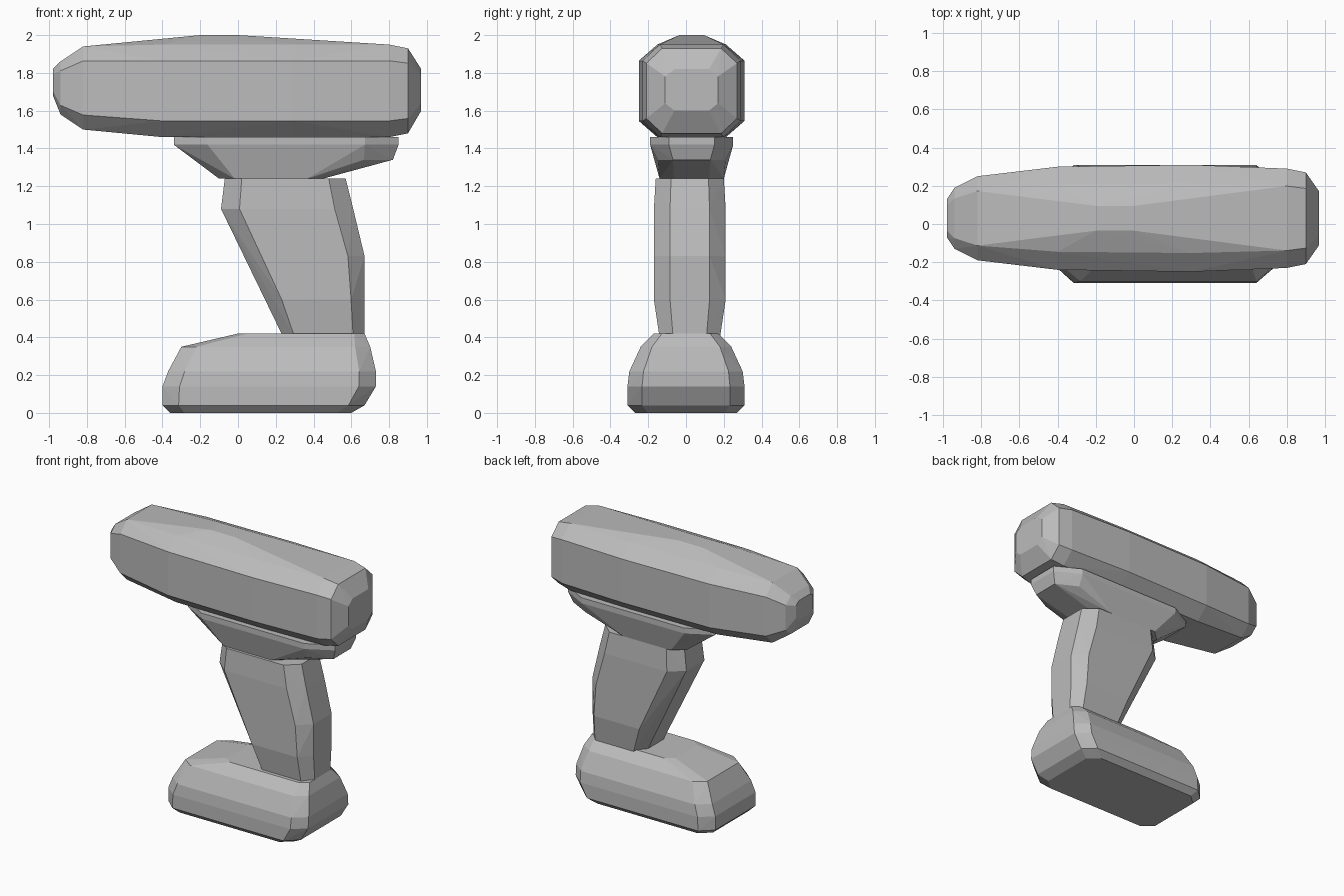
import bpy, bmesh

if "Cube" in bpy.data.objects:
    bpy.data.objects.remove(bpy.data.objects["Cube"], do_unlink=True)

grey = bpy.data.materials.new("mid grey")
grey.use_nodes = True
colour = (0.5, 0.5, 0.5, 1)
grey.diffuse_color = colour
grey.node_tree.nodes["Principled BSDF"].inputs["Base Color"].default_value = colour


def chamfered_ring(low, high, half_width, long_chamfer, wide_chamfer):
    """Eight corners of a rectangle; chamfers are shares of its half sizes."""
    middle = (low + high) / 2
    half_length = (high - low) / 2
    inner_length = half_length * (1 - long_chamfer)
    inner_width = half_width * (1 - wide_chamfer)
    corners = []
    for side in (-1, 1):
        for end in (-1, 1):
            corners.append((middle + end * half_length, side * inner_width))
            corners.append((middle + end * inner_length, side * half_width))
    return corners


def faceted_shell(name, centre_y, long_chamfer, wide_chamfer, rings, along_x=False):
    """Stretch a flat-shaded convex skin over rings stacked along z or x."""
    bm = bmesh.new()
    for position, low, high, half_width in rings:
        ring = chamfered_ring(low, high, half_width, long_chamfer, wide_chamfer)
        for length, width in ring:
            y = centre_y + width
            bm.verts.new((position, y, length) if along_x else (length, y, position))
    result = bmesh.ops.convex_hull(bm, input=bm.verts[:])
    spare = set(result["geom_interior"] + result["geom_unused"])
    spare_verts = [item for item in spare if isinstance(item, bmesh.types.BMVert)]
    bmesh.ops.delete(bm, geom=spare_verts, context="VERTS")
    bmesh.ops.recalc_face_normals(bm, faces=bm.faces[:])
    mesh = bpy.data.meshes.new(name)
    bm.to_mesh(mesh)
    bm.free()
    mesh.materials.append(grey)
    shell = bpy.data.objects.new(name, mesh)
    bpy.context.collection.objects.link(shell)


# Motor body from nose to tail, with a low ridge along the top:
# x position, lowest z, highest z, half width
faceted_shell("motor_body", 0.03, 0.35, 0.35, [
    (-0.98, 1.68, 1.82, 0.1),
    (-0.94, 1.58, 1.86, 0.16),
    (-0.82, 1.5, 1.94, 0.22),
    (-0.4, 1.46, 1.95, 0.27),
    (-0.2, 1.5, 2, 0.1),
    (0, 1.5, 2, 0.1),
    (0.3, 1.46, 1.95, 0.28),
    (0.8, 1.46, 1.95, 0.26),
    (0.9, 1.48, 1.93, 0.24),
    (0.97, 1.6, 1.82, 0.14),
], along_x=True)

# Flared collar under the body: height, lowest x, highest x, half width
faceted_shell("collar", 0.03, 0.3, 0.45, [
    (1.24, -0.1, 0.45, 0.17),
    (1.34, -0.2, 0.82, 0.18),
    (1.42, -0.34, 0.85, 0.22),
    (1.46, -0.34, 0.85, 0.22),
])

# Slanted grip
faceted_shell("grip", 0.02, 0.28, 0.45, [
    (0.4, 0.24, 0.67, 0.16),
    (0.6, 0.16, 0.67, 0.19),
    (0.83, 0.04, 0.67, 0.19),
    (1.08, -0.09, 0.61, 0.19),
    (1.24, -0.07, 0.57, 0.18),
])

# Battery foot, boxy and widest near the ground
faceted_shell("battery_base", 0, 0.16, 0.25, [
    (0, -0.36, 0.6, 0.27),
    (0.04, -0.4, 0.67, 0.31),
    (0.14, -0.4, 0.73, 0.31),
    (0.22, -0.37, 0.73, 0.3),
    (0.35, -0.3, 0.7, 0.24),
    (0.42, 0, 0.67, 0.17),
])
